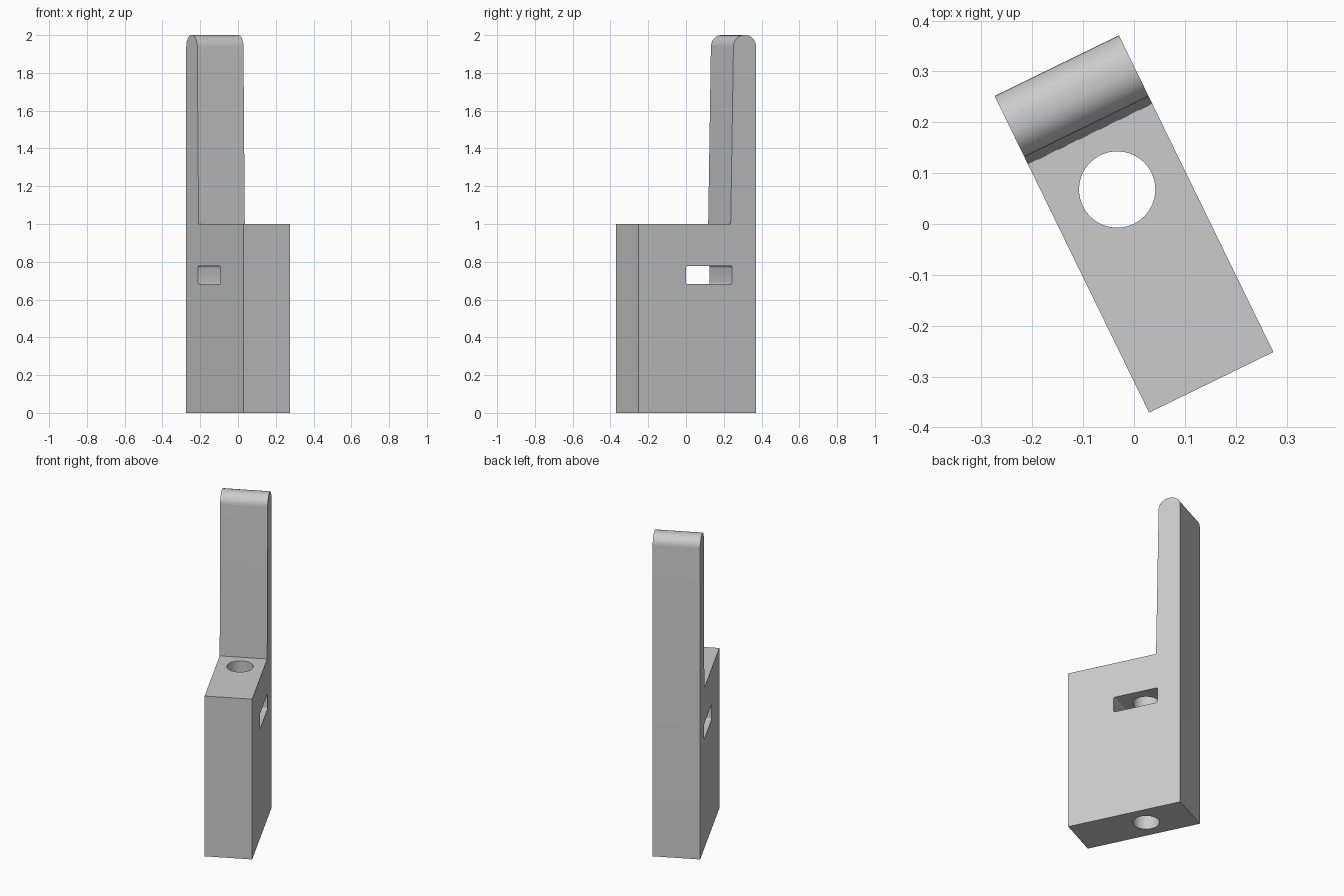
import bpy, bmesh, math
from mathutils import Matrix

default = bpy.data.objects.get("Cube")
if default:
    bpy.data.objects.remove(default, do_unlink=True)

grey = bpy.data.materials.new("plain grey")
grey.use_nodes = True
colour = (0.6, 0.6, 0.6, 1)
grey.diffuse_color = colour
grey.node_tree.nodes["Principled BSDF"].inputs["Base Color"].default_value = colour

TURN = Matrix.Rotation(math.radians(26), 4, "Z")
WIDTH, BACK = 0.272, 0.3465


def arc(cy, cz, r, start, end, steps=10):
    """Points of an arc in the side profile plane."""
    angles = [math.radians(start + (end - start) * i / steps) for i in range(steps + 1)]
    return [(cy + r * math.cos(a), cz + r * math.sin(a)) for a in angles]


def extrude_profile(name, profile, width):
    """Extrude a (y, z) profile across x, then turn it to the diagonal."""
    bm = bmesh.new()
    face = bm.faces.new([bm.verts.new((-width / 2, y, z)) for y, z in profile])
    moved = bmesh.ops.extrude_face_region(bm, geom=[face])["geom"]
    verts = [g for g in moved if isinstance(g, bmesh.types.BMVert)]
    bmesh.ops.translate(bm, verts=verts, vec=(width, 0, 0))
    bmesh.ops.recalc_face_normals(bm, faces=bm.faces)
    return finish(name, bm)


def finish(name, bm):
    bm.transform(TURN)
    mesh = bpy.data.meshes.new(name)
    bm.to_mesh(mesh)
    bm.free()
    mesh.materials.append(grey)
    obj = bpy.data.objects.new(name, mesh)
    bpy.context.collection.objects.link(obj)
    return obj


# Block with tall, slightly tapered tab and rounded tip
r = 0.062
profile = [(-BACK, 0), (BACK, 0)]
profile += arc(BACK - r, 2 - r, r, 0, 90)
profile += arc(0.213 + r, 2 - r, r, 90, 180)
profile += [(0.197, 1), (-BACK, 1)]
body = extrude_profile("bracket_body", profile, WIDTH)

# Cross slot with softened corners
c, y0, y1, z0, z1 = 0.01, -0.066, 0.206, 0.682, 0.778
slot_profile = (arc(y1 - c, z1 - c, c, 0, 90, 4) + arc(y0 + c, z1 - c, c, 90, 180, 4)
                + arc(y0 + c, z0 + c, c, 180, 270, 4) + arc(y1 - c, z0 + c, c, 270, 360, 4))
slot = extrude_profile("slot_cutter", slot_profile, WIDTH * 2)

# Vertical bore
bm = bmesh.new()
bmesh.ops.create_cone(bm, cap_ends=True, segments=64, radius1=0.075, radius2=0.075,
                      depth=1.4, matrix=Matrix.Translation((0, 0.0755, 0.5)))
bore = finish("bore_cutter", bm)

# Cut the openings
bpy.context.view_layer.objects.active = body
body.select_set(True)
for cutter in (slot, bore):
    mod = body.modifiers.new(cutter.name, "BOOLEAN")
    mod.operation = "DIFFERENCE"
    mod.solver = "EXACT"
    mod.object = cutter
    bpy.ops.object.modifier_apply(modifier=mod.name)
    bpy.data.objects.remove(cutter, do_unlink=True)

bpy.ops.object.shade_smooth_by_angle(angle=math.radians(30))
